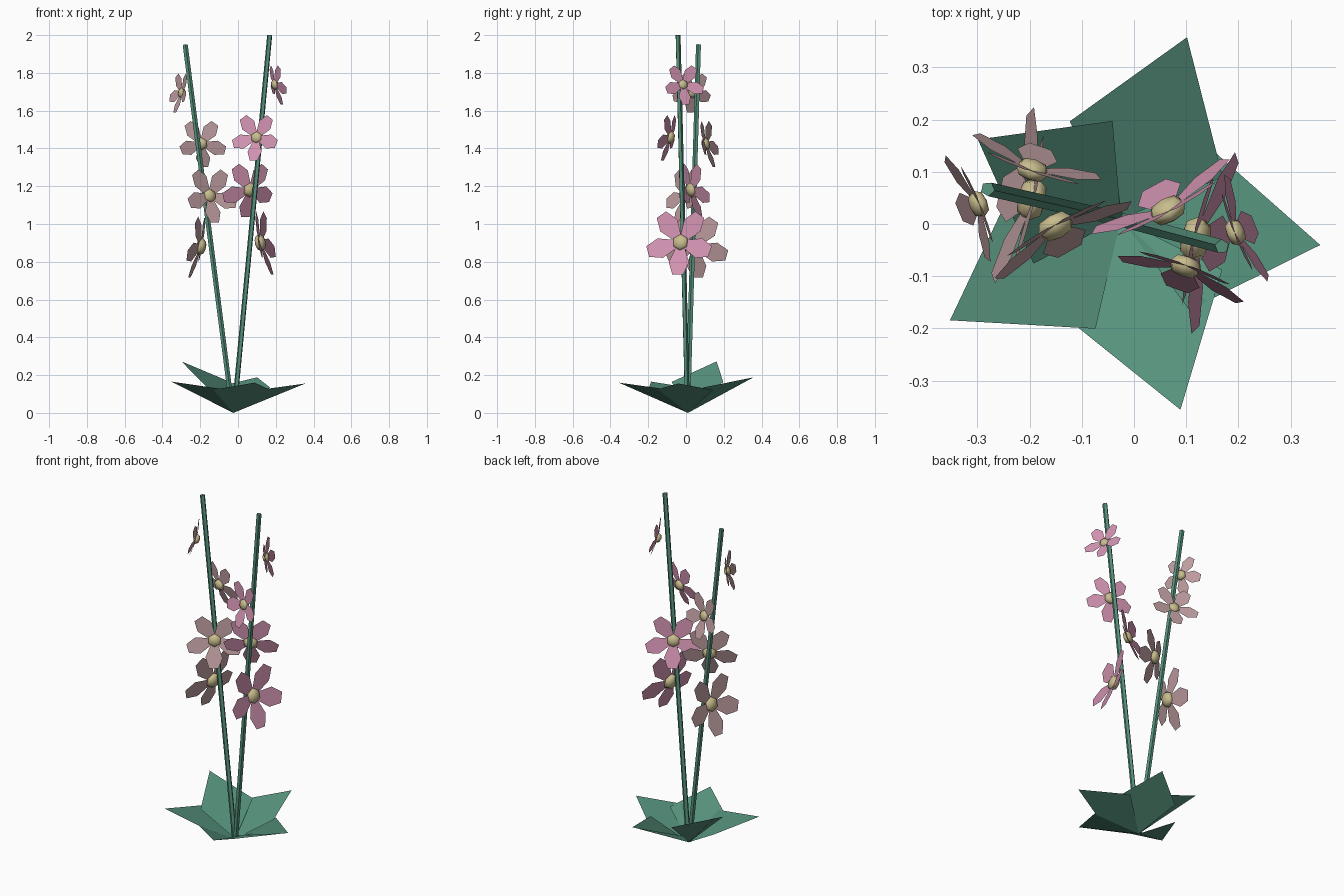
import bpy, bmesh, math
from mathutils import Vector, Matrix

if "Cube" in bpy.data.objects:
    bpy.data.objects.remove(bpy.data.objects["Cube"])


def material(name, rgb):
    m = bpy.data.materials.new(name)
    m.diffuse_color = (*rgb, 1)
    m.use_nodes = True
    m.node_tree.nodes["Principled BSDF"].inputs["Base Color"].default_value = m.diffuse_color
    return m


GREEN = material("leaf green", (0.095, 0.29, 0.205))
PINK = material("petal pink", (0.64, 0.29, 0.44))
DUSTY = material("dusty pink", (0.53, 0.345, 0.36))
CREAM = material("pollen cream", (0.58, 0.51, 0.27))


def finish(bm, name, mats, matrix):
    me = bpy.data.meshes.new(name)
    bm.to_mesh(me)
    bm.free()
    for m in mats:
        me.materials.append(m)
    ob = bpy.data.objects.new(name, me)
    ob.matrix_world = matrix
    bpy.context.collection.objects.link(ob)
    return ob


def stem(name, a, b, r=0.014):
    d = b - a
    bm = bmesh.new()
    bmesh.ops.create_cone(bm, cap_ends=True, segments=5, radius1=r, radius2=r, depth=d.length)
    rot = d.to_track_quat('Z', 'Y').to_matrix().to_4x4()
    finish(bm, name, [GREEN], Matrix.Translation((a + b) / 2) @ rot)


def flower(name, centre, angle, r, mat):
    # Five cupped petals, one pointing down; local z is the facing direction
    bm = bmesh.new()
    cup = 0.17
    outline = [(0.08, -0.1), (0.62, -0.31), (1.0, -0.17),
               (1.0, 0.17), (0.62, 0.31), (0.08, 0.1)]
    for k in range(5):
        rot = Matrix.Rotation(-math.pi / 2 + k * math.tau / 5, 3, 'Z')
        bm.faces.new([bm.verts.new(rot @ Vector((u * r, w * r, u * cup * r)))
                      for u, w in outline])
    # Flattened smooth bead in the middle
    n = len(bm.faces)
    bead = Matrix.Diagonal((1, 1, 0.6, 1))
    bmesh.ops.create_uvsphere(bm, u_segments=6, v_segments=4, radius=0.27 * r, matrix=bead)
    for i, f in enumerate(bm.faces):
        f.material_index = 0 if i < n else 1
        f.smooth = i >= n
    tilt = 0.2
    normal = Vector((math.cos(angle) * math.cos(tilt), math.sin(angle) * math.cos(tilt), math.sin(tilt)))
    side = Vector((0, 0, 1)).cross(normal).normalized()
    up = normal.cross(side)
    frame = Matrix((side, up, normal)).transposed().to_4x4()
    finish(bm, name, [mat, CREAM], Matrix.Translation(centre) @ frame)


def leaf(name, base, direction, elevation, length=0.415, half=0.156, rise=0.055):
    # Kite-shaped blade, folded along its midrib with raised corners
    bm = bmesh.new()
    along = 0.45 * length
    f = bm.faces.new([bm.verts.new(p) for p in (
        (0, 0, 0), (along, -half, rise), (length, 0, 0), (along, half, rise))])
    f.smooth = True
    rot = Matrix.Rotation(direction, 4, 'Z') @ Matrix.Rotation(-elevation, 4, 'Y')
    finish(bm, name, [GREEN], Matrix.Translation(base) @ rot)


# Leaf rosette: direction and elevation in degrees
root = Vector((-0.025, 0.01, 0))
for i, (d, e) in enumerate([(70, 27), (-7.5, 22), (-72.7, 22.7), (210.7, 23.5), (151, 41)]):
    leaf(f"leaf_{i + 1}", root, math.radians(d), math.radians(e))

# Two leaning stems, each with four flowers spiralling upwards
plants = [
    ("left", Vector((-0.03, 0.01, 0.01)), Vector((-0.28, 0.067, 1.95)), 167.5,
     (0.88, 1.15, 1.425, 1.695), (0.172, 0.15, 0.13, 0.11), DUSTY),
    ("right", Vector((-0.02, 0.007, 0.01)), Vector((0.168, -0.043, 2.0)), -13.5,
     (0.902, 1.18, 1.458, 1.738), (0.178, 0.15, 0.128, 0.11), PINK),
]
for side, a, b, start, heights, sizes, mat in plants:
    stem(f"{side}_stem", a, b)
    for i, (z, r) in enumerate(zip(heights, sizes)):
        ang = math.radians(start) + 2.3 * i
        p = a.lerp(b, (z - a.z) / (b.z - a.z))
        p += 0.055 * Vector((math.cos(ang), math.sin(ang), 0))
        flower(f"{side}_flower_{i + 1}", p, ang, r, mat)
